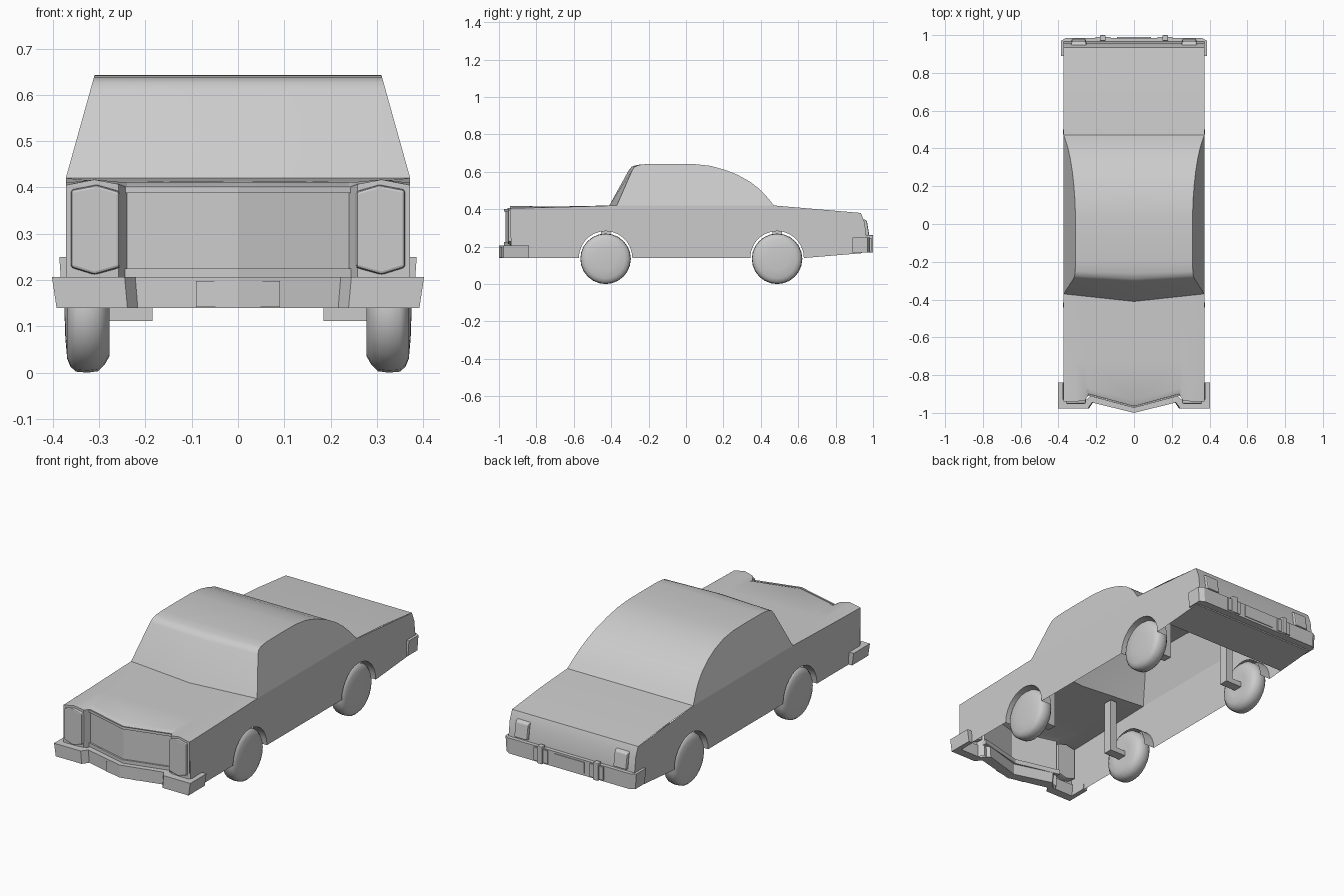
import bpy, bmesh, math
from mathutils import Vector

if "Cube" in bpy.data.objects:
    bpy.data.objects.remove(bpy.data.objects["Cube"])

grey = bpy.data.materials.new("plain_grey")
grey.diffuse_color = (0.6, 0.6, 0.6, 1)
grey.use_nodes = True
grey.node_tree.nodes["Principled BSDF"].inputs["Base Color"].default_value = grey.diffuse_color


def make(name, verts, faces, mirror=True, smooth=None, bevel=0):
    """Mesh object from points; optionally mirrored across x = 0."""
    bm = bmesh.new()
    vs = [bm.verts.new(v) for v in verts]
    for f in faces:
        bm.faces.new([vs[i] for i in f])
    if mirror:
        geom = bm.verts[:] + bm.edges[:] + bm.faces[:]
        dup = bmesh.ops.duplicate(bm, geom=geom)["geom"]
        flip = [g for g in dup if isinstance(g, bmesh.types.BMVert)]
        for v in flip:
            v.co.x = -v.co.x
        bmesh.ops.reverse_faces(bm, faces=[g for g in dup if isinstance(g, bmesh.types.BMFace)])
    bmesh.ops.remove_doubles(bm, verts=bm.verts[:], dist=0.0005)
    bmesh.ops.recalc_face_normals(bm, faces=bm.faces[:])
    me = bpy.data.meshes.new(name)
    bm.to_mesh(me)
    bm.free()
    me.materials.append(grey)
    ob = bpy.data.objects.new(name, me)
    bpy.context.collection.objects.link(ob)
    if bevel:
        m = ob.modifiers.new("bevel", "BEVEL")
        m.width, m.segments = bevel, 2
    if smooth:
        bpy.context.view_layer.objects.active = ob
        ob.select_set(True)
        bpy.ops.object.shade_smooth_by_angle(angle=math.radians(smooth))
        ob.select_set(False)
    return ob


def strips(rows):
    """Points and quads joining equal-length rows."""
    n = len(rows[0])
    faces = [(r * n + i, r * n + i + 1, (r + 1) * n + i + 1, (r + 1) * n + i)
             for r in range(len(rows) - 1) for i in range(n - 1)]
    return [p for row in rows for p in row], faces


def prism(name, a, b, **kw):
    """Closed solid between two matching loops."""
    n = len(a)
    faces = [tuple(range(n)), tuple(range(n, 2 * n))]
    faces += [(i, (i + 1) % n, n + (i + 1) % n, n + i) for i in range(n)]
    return make(name, a + b, faces, **kw)


def box(name, x0, x1, y0, y1, z0, z1, **kw):
    loop = [(x0, y0), (x1, y0), (x1, y1), (x0, y1)]
    return prism(name, [(x, y, z0) for x, y in loop], [(x, y, z1) for x, y in loop], **kw)


W = 0.372
WHEELS = (-0.43, 0.487)


def arch(yc, r=0.143):
    return [(yc - r * math.cos(math.pi * i / 14), 0.14 + r * math.sin(math.pi * i / 14))
            for i in range(15)]


# Body sides with open wheel arches
tail = [(0.94, 0.165), (0.965, 0.25), (0.955, 0.33), (0.935, 0.38)]
side = [(-0.935, 0.14)] + arch(WHEELS[0]) + arch(WHEELS[1]) + [(0.64, 0.14)]
side += tail + [(0.47, 0.42), (-0.37, 0.42), (-0.72, 0.41), (-0.94, 0.405)]
make("body_side", [(W, y, z) for y, z in side], [tuple(range(len(side)))])

# Wheel arch lips
for yc, label in zip(WHEELS, ("front", "rear")):
    make(label + "_arch_lip", *strips([[(W, y, z) for y, z in arch(yc)],
                                       [(0.31, y, z) for y, z in arch(yc)]]), smooth=40)

# Hood with raised fender tops and pointed nose
xs = (0, 0.24, 0.258, 0.31, W)
front = list(zip(xs, (-0.965, -0.90, -0.935, -0.94, -0.94), (0.40, 0.40, 0.407, 0.417, 0.405)))
edge = list(zip(xs, (-0.93, -0.87, -0.88, -0.88, -0.88), (0.412, 0.412, 0.412, 0.417, 0.406)))
mid = [(x, -0.72, z) for x, z in zip(xs, (0.414, 0.414, 0.414, 0.414, 0.41))]
back = [(x, -0.41 + 0.04 * x / W, 0.42) for x in xs]
make("hood", *strips([front, edge, mid, back]), smooth=25)

# Grille, lower valance and fender fronts
low = [(x, y, 0.14) for x, y, z in front]
make("nose_panel", *strips([front, low]))
make("grille_frame", *strips([
    [(0, -0.974, 0.402), (0.243, -0.908, 0.402)], [(0, -0.974, 0.388), (0.243, -0.908, 0.388)],
    [(0, -0.966, 0.388), (0.243, -0.90, 0.388)]]))
prism("grille_sill", [(0, -0.974, z) for z in (0.20, 0.225)] + [(0, -0.94, 0.225), (0, -0.94, 0.20)],
      [(0.245, -0.908, z) for z in (0.20, 0.225)] + [(0.245, -0.88, 0.225), (0.245, -0.88, 0.20)])

# Six-sided headlight pods
pod = [(0.305, 0.408), (0.252, 0.393), (0.252, 0.225), (0.31, 0.209), (0.364, 0.225), (0.364, 0.397)]
prism("headlight_pod", [(x, -0.90, z) for x, z in pod],
      [(0.308 + (x - 0.308) * 0.93, -0.952, 0.31 + (z - 0.31) * 0.97) for x, z in pod], bevel=0.006)

# Cabin: windshield, roof and sloping rear window in one sweep
prof = [(-0.37, 0.42), (-0.287, 0.61), (-0.275, 0.627), (-0.25, 0.637), (-0.20, 0.642), (-0.08, 0.643),
        (0.04, 0.642), (0.13, 0.632), (0.21, 0.61), (0.28, 0.582), (0.345, 0.545), (0.39, 0.51),
        (0.425, 0.475), (0.45, 0.445), (0.47, 0.42)]


def half_width(z):
    return W - 0.062 * (z - 0.42) / 0.222


rows = []
for i, (y, z) in enumerate(prof):
    bow = (0.04, 0.018, 0.016, 0.01)[i] if i < 4 else 0
    rows.append([(0, y - bow, z), (half_width(z), y, z)])
make("roof_and_windows", *strips(rows), smooth=35)
make("cabin_side", [(half_width(z), y, z) for y, z in prof], [tuple(range(len(prof)))])

# Rear deck, tail panel and underside lip
deck = [(0.47, 0.42), (0.70, 0.405), (0.935, 0.38)] + tail[2::-1] + [(0.72, 0.147)]
make("rear_deck_and_tail", *strips([[(0, y, z), (W, y, z)] for y, z in deck]), smooth=20)

# Tail lights
prism("tail_light", [(x, 0.94, z) for x, z in ((0.25, 0.255), (0.335, 0.255), (0.335, 0.35), (0.25, 0.35))],
      [(x, y, z) for x, y, z in ((0.255, 0.98, 0.26), (0.33, 0.98, 0.26), (0.33, 0.967, 0.34), (0.255, 0.967, 0.34))],
      bevel=0.006)


def bumper(name, outer, inner, z0, z1, taper):
    """Solid bumper from a half plan, mirrored as one loop."""
    half = outer + inner
    whole = outer + inner + [(-x, y) for x, y in reversed(half) if x > 0]
    k = len(outer) + len(inner)
    # order: right outer, right inner, then left inner, left outer
    whole = outer + inner + [(-x, y) for x, y in inner[-2::-1]] + [(-x, y) for x, y in outer[:0:-1]]
    prism(name, [(x * taper, y, z0) for x, y in whole], [(x, y, z1) for x, y in whole], mirror=False)


# Bumpers
bumper("front_bumper", [(0, -1.0), (0.222, -0.945), (0.245, -0.977), (0.402, -0.977), (0.402, -0.84)],
       [(0.376, -0.84), (0.376, -0.93), (0.25, -0.93), (0.21, -0.89), (0, -0.95)], 0.14, 0.207, 0.975)
bumper("rear_bumper", [(0, 0.985), (0.36, 0.985), (0.386, 0.97), (0.386, 0.89)],
       [(0.365, 0.89), (0.365, 0.945), (0, 0.945)], 0.168, 0.25, 0.985)

# Front plate follows the pointed bumper
make("front_plate", *strips([[(0, -1.0, 0.198), (0.091, -0.983, 0.198)],
                             [(0, -1.0, 0.142), (0.091, -0.983, 0.142)]]))

# Rear bumper guards and plate
box("rear_guard", 0.15, 0.18, 0.97, 1.0, 0.168, 0.262, bevel=0.004)
box("rear_guard_pad", 0.125, 0.205, 0.97, 0.991, 0.175, 0.245)
box("rear_plate", -0.09, 0.09, 0.98, 0.989, 0.18, 0.24, mirror=False)

# Wheels, with suspension arms and posts
tyre = [(0.282, 0), (0.28, 0.06), (0.278, 0.10), (0.288, 0.118), (0.302, 0.132), (0.325, 0.135), (0.35, 0.133),
        (0.362, 0.122), (0.369, 0.105), (0.373, 0.06), (0.375, 0)]
SEG = 24
for yc, label in zip(WHEELS, ("front", "rear")):
    rings = []
    for s in range(SEG + 1):
        a = 2 * math.pi * s / SEG
        rings.append([(x, yc + r * math.cos(a), 0.135 + r * math.sin(a)) for x, r in tyre])
    make(label + "_wheel", *strips(rings), smooth=40)
    box(label + "_axle_arm", 0.185, 0.30, yc - 0.025, yc + 0.025, 0.112, 0.14)
    box(label + "_axle_post", 0.185, 0.225, yc - 0.025, yc + 0.025, 0.14, 0.405)
